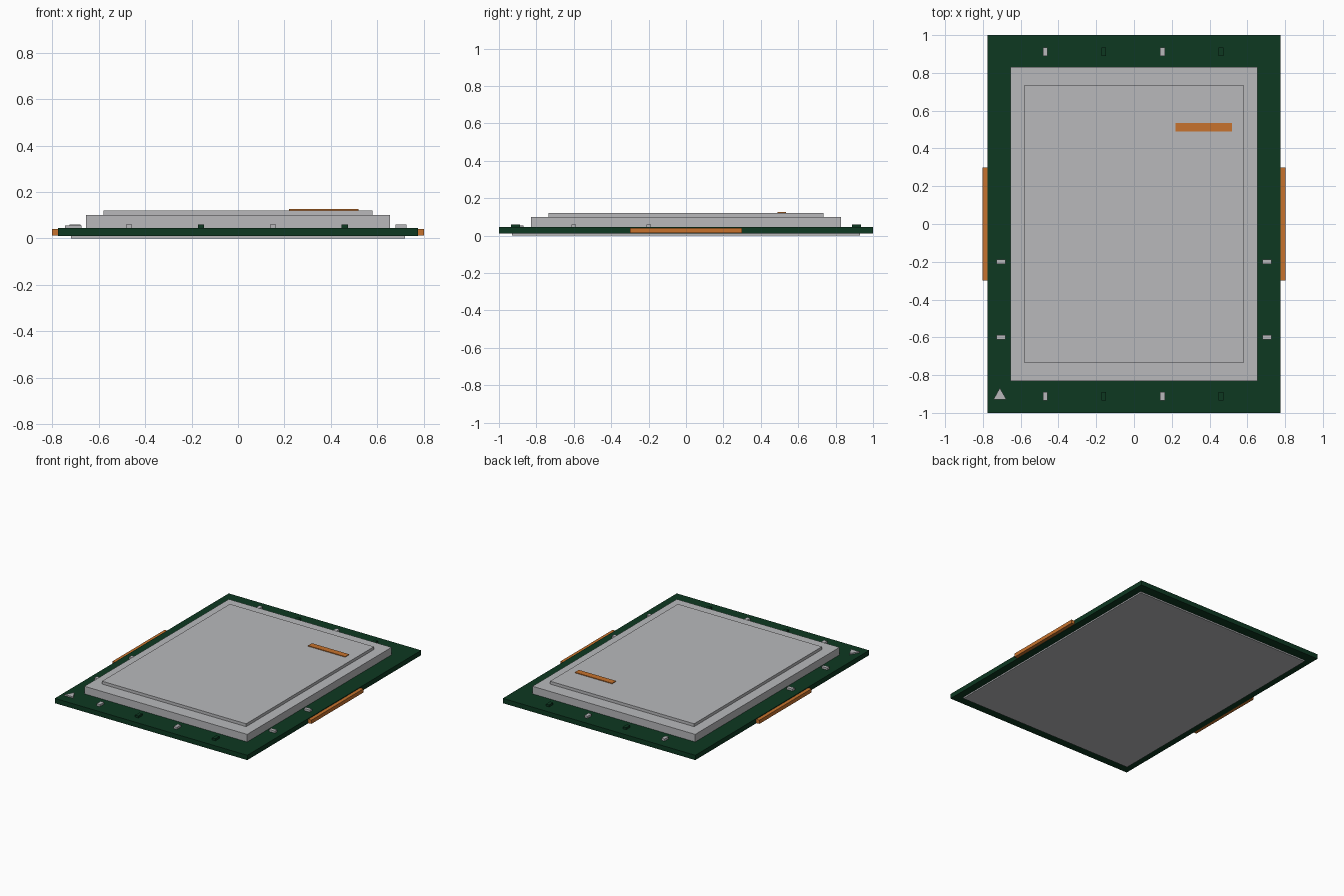
import bpy
import bmesh

cube = bpy.data.objects.get("Cube")
if cube:
    bpy.data.objects.remove(cube, do_unlink=True)


def material(name, rgb):
    mat = bpy.data.materials.new(name)
    mat.use_nodes = True
    colour = (*rgb, 1)
    mat.diffuse_color = colour
    mat.node_tree.nodes["Principled BSDF"].inputs["Base Color"].default_value = colour
    return mat


GREY = material("metal grey", (0.48, 0.485, 0.50))
GREEN = material("board green", (0.004, 0.04, 0.0153))
ORANGE = material("copper orange", (0.57, 0.17, 0.026))


def prism(name, outline, z0, z1, mat):
    """Extrude a flat outline from z0 up to z1."""
    bm = bmesh.new()
    face = bm.faces.new([bm.verts.new((x, y, z0)) for x, y in outline])
    top = bmesh.ops.extrude_face_region(bm, geom=[face])["geom"]
    bmesh.ops.translate(bm, vec=(0, 0, z1 - z0),
                        verts=[v for v in top if isinstance(v, bmesh.types.BMVert)])
    bmesh.ops.recalc_face_normals(bm, faces=bm.faces)
    mesh = bpy.data.meshes.new(name)
    bm.to_mesh(mesh)
    bm.free()
    mesh.materials.append(mat)
    obj = bpy.data.objects.new(name, mesh)
    bpy.context.collection.objects.link(obj)
    return obj


def box(name, x, y, width, depth, z0, z1, mat):
    w, d = width / 2, depth / 2
    return prism(name, [(x - w, y - d), (x + w, y - d), (x + w, y + d), (x - w, y + d)],
                 z0, z1, mat)


# Board, contact pad and stepped metal lid
TOP = 0.045
box("contact_pad", 0, 0, 1.44, 1.86, 0, 0.01, GREY)
box("board", 0, 0, 1.55, 2, 0.01, TOP, GREEN)
box("lid_base", 0, 0, 1.31, 1.66, TOP, 0.1, GREY)
box("lid_plate", 0, 0, 1.16, 1.47, 0.1, 0.121, GREY)
box("lid_stripe", 0.37, 0.513, 0.3, 0.045, 0.121, 0.126, ORANGE)

# Side tabs and the small parts beside the lid
for side, sx in (("left", 1), ("right", -1)):
    box(f"{side}_tab", sx * 0.7875, 0, 0.027, 0.6, 0.013, 0.04, ORANGE)
    for i, y in enumerate((-0.6, -0.2)):
        box(f"{side}_capacitor_{i}", sx * 0.703, y, 0.048, 0.025, TOP, 0.06, GREY)

# Alternating parts along the front and back edges
for end, sy in (("front", -1), ("back", 1)):
    for i in range(4):
        box(f"{end}_capacitor_{i}", -0.47 + i * 0.31, sy * 0.912, 0.026, 0.047,
            TOP, 0.06, GREEN if i % 2 else GREY)

# Corner marker
prism("corner_marker", [(-0.745, -0.93), (-0.675, -0.93), (-0.71, -0.868)],
      TOP, 0.055, GREY)
